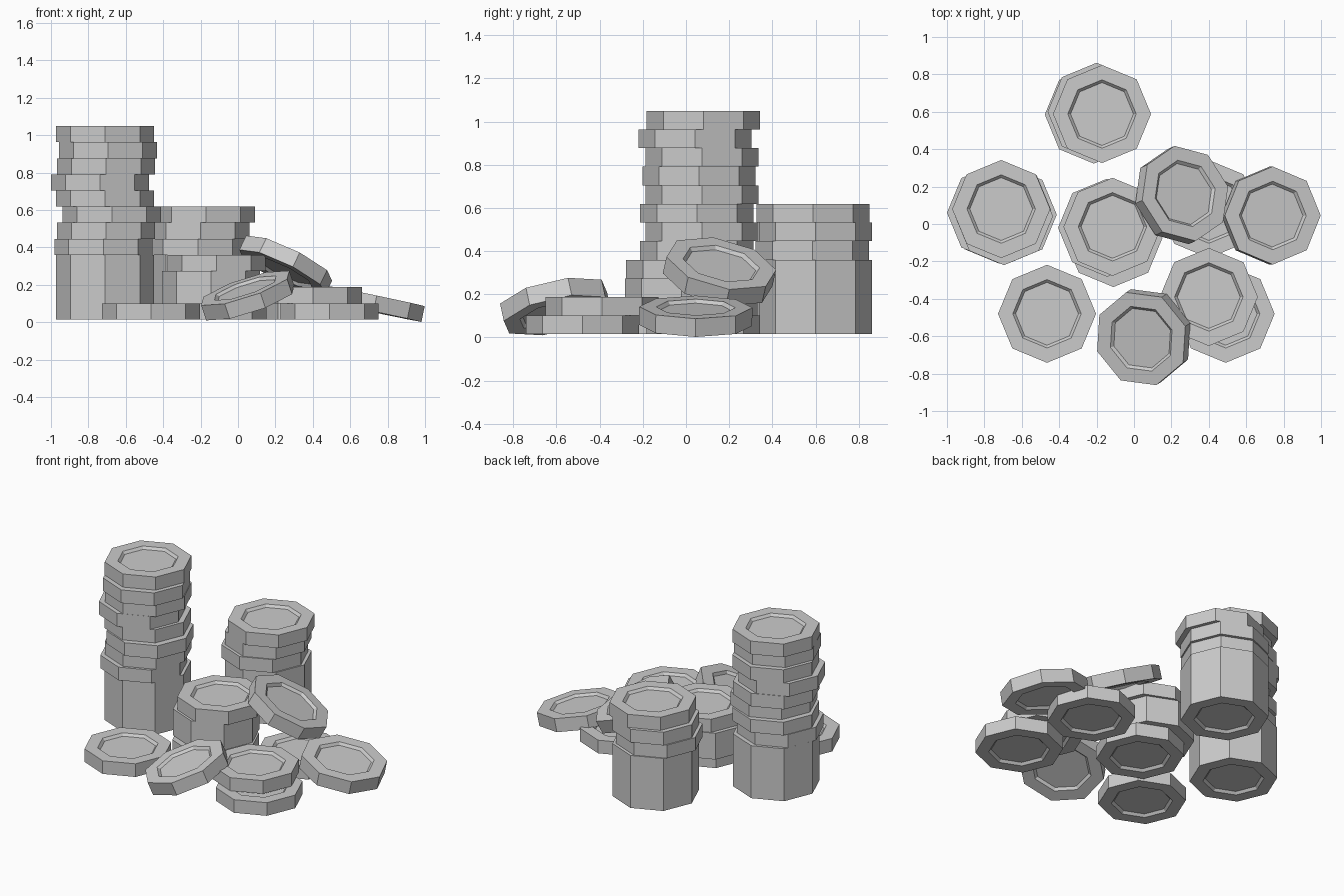
import bpy
import bmesh
from math import cos, sin, pi, radians
from mathutils import Vector, Matrix

if "Cube" in bpy.data.objects:
    bpy.data.objects.remove(bpy.data.objects["Cube"])

R, T, Z0 = 0.262, 0.0862, 0.015   # coin radius, thickness, floor height
SIDES = 8


def coin(name, loc, height=T, normal=(0, 0, 1), spin=0):
    """Octagonal coin with a shallow recess on both faces, centred on loc."""
    h = height / 2
    profile = [(0.168, -h + 0.016), (0.183, -h), (R, -h),
               (R, h), (0.183, h), (0.168, h - 0.016)]
    bm = bmesh.new()
    rings = [[bm.verts.new((r * cos(2 * pi * i / SIDES), r * sin(2 * pi * i / SIDES), z))
              for i in range(SIDES)] for r, z in profile]
    for a, b in zip(rings, rings[1:]):
        for i in range(SIDES):
            j = (i + 1) % SIDES
            bm.faces.new((a[i], a[j], b[j], b[i]))
    bm.faces.new(rings[0][::-1])
    bm.faces.new(rings[-1])
    tilt = Vector((0, 0, 1)).rotation_difference(Vector(normal).normalized())
    bm.transform(Matrix.Translation(loc) @ tilt.to_matrix().to_4x4()
                 @ Matrix.Rotation(radians(spin), 4, 'Z'))
    bmesh.ops.recalc_face_normals(bm, faces=bm.faces)
    mesh = bpy.data.meshes.new(name)
    bm.to_mesh(mesh)
    bm.free()
    obj = bpy.data.objects.new(name, mesh)
    bpy.context.collection.objects.link(obj)
    return obj


def stack(name, tiers):
    """Tiers are (x, y, number of aligned coins), listed from the floor up."""
    z = Z0
    for i, (x, y, n) in enumerate(tiers):
        coin(f"{name}_coin_{i + 1}", (x, y, z + n * T / 2), n * T)
        z += n * T


# Tall stack on the left
stack("tall_stack", [(-0.71, 0.075, 4), (-0.72, 0.05, 1), (-0.705, 0.075, 1),
                     (-0.675, 0.05, 1), (-0.71, 0.075, 1), (-0.738, 0.06, 1),
                     (-0.705, 0.075, 1), (-0.695, 0.042, 1), (-0.71, 0.08, 1)])

# Medium stack at the back
stack("back_stack", [(-0.2, 0.6, 4), (-0.215, 0.585, 1),
                     (-0.2, 0.6, 1), (-0.171, 0.588, 1)])

# Short stack in the middle
stack("middle_stack", [(-0.11, -0.075, 1), (-0.144, -0.02, 2), (-0.115, -0.015, 1)])

# Low pair at the front right and single coins lying flat
stack("front_pair", [(0.49, -0.48, 1), (0.4, -0.39, 1)])
stack("front_left_single", [(-0.465, -0.48, 1)])
stack("right_single", [(0.4, 0.08, 1)])

# Tilted coins resting against the others
coin("right_tilted_coin", (0.733, 0.045, 0.098), normal=(0.205, 0.01, 0.98))
coin("leaning_coin", (0.255, 0.155, 0.305), normal=(0.43, 0.2, 0.88), spin=11)
coin("front_tilted_coin", (0.052, -0.605, 0.143), normal=(-0.31, -0.2, 0.93), spin=17)
